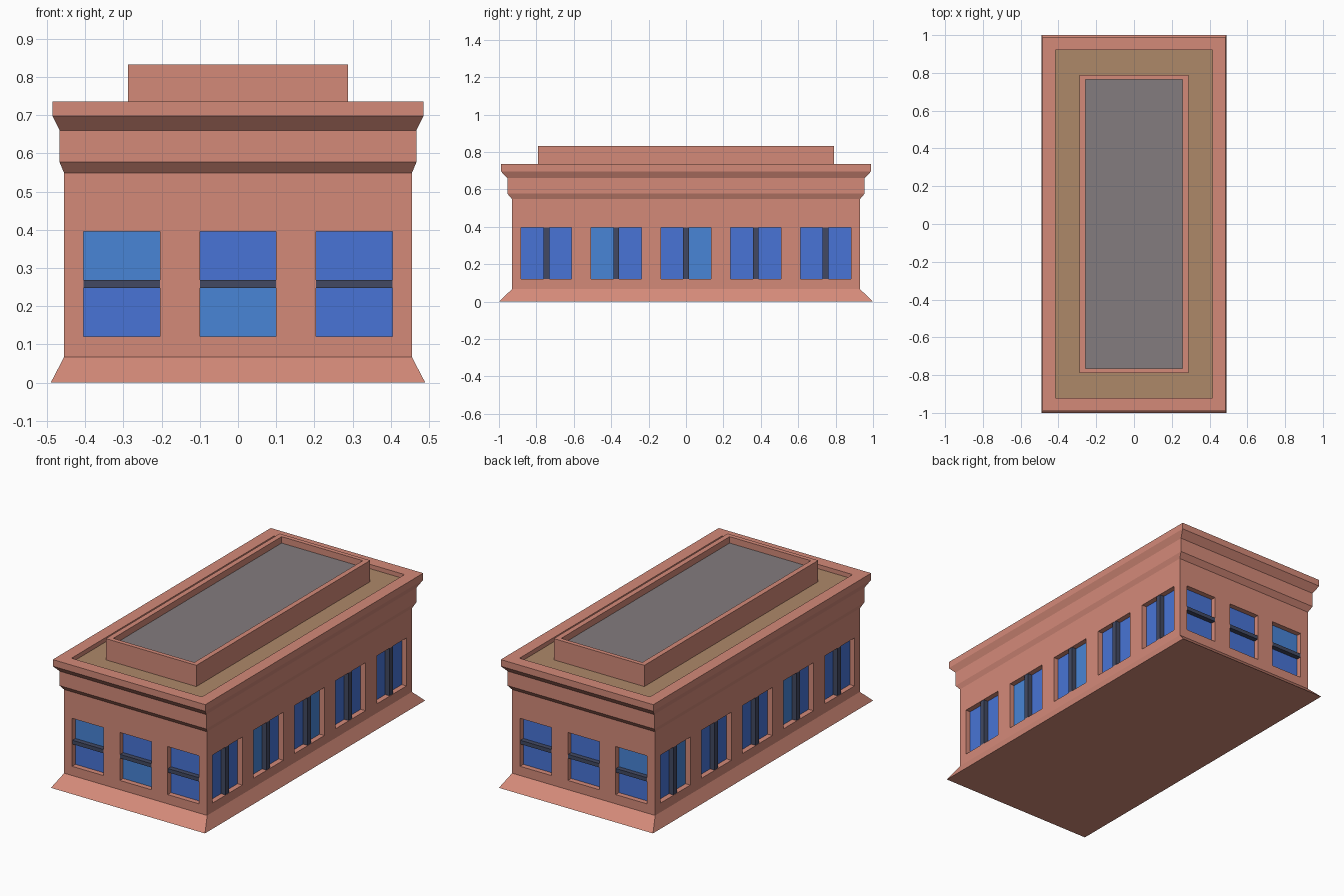
import bpy
import bmesh
from math import pi
from mathutils import Matrix

cube = bpy.data.objects.get("Cube")
if cube:
    bpy.data.objects.remove(cube, do_unlink=True)


def material(name, r, g, b):
    # Colours are given as 0-255 display values and stored as linear ones
    lin = [((c / 255 + 0.055) / 1.055) ** 2.4 for c in (r, g, b)] + [1]
    m = bpy.data.materials.new(name)
    m.use_nodes = True
    m.diffuse_color = lin
    m.node_tree.nodes["Principled BSDF"].inputs["Base Color"].default_value = lin
    return m


brick = material("brick", 212, 138, 121)
roof_tan = material("roof tan", 174, 136, 105)
roof_grey = material("roof grey", 131, 124, 126)
glass_blue = material("blue glass", 72, 116, 214)
glass_light = material("light blue glass", 72, 133, 214)
bar_dark = material("dark window bar", 66, 73, 98)


def finish(name, bm, mats):
    bmesh.ops.recalc_face_normals(bm, faces=bm.faces)
    mesh = bpy.data.meshes.new(name)
    bm.to_mesh(mesh)
    bm.free()
    for m in mats:
        mesh.materials.append(m)
    ob = bpy.data.objects.new(name, mesh)
    bpy.context.collection.objects.link(ob)
    return ob


def tiered_shell(name, tiers, mats):
    """Stack of rectangles (half x, half y, z) joined into a closed shell; the cap gets mats[1]."""
    bm = bmesh.new()
    rings = [[bm.verts.new((sx * hx, sy * hy, z))
              for sx, sy in ((-1, -1), (1, -1), (1, 1), (-1, 1))]
             for hx, hy, z in tiers]
    bm.faces.new(rings[0][::-1])
    for low, high in zip(rings, rings[1:]):
        for i in range(4):
            j = (i + 1) % 4
            bm.faces.new((low[i], low[j], high[j], high[i]))
    bm.faces.new(rings[-1]).material_index = 1
    return finish(name, bm, mats)


def wall_box(bm, wall, u, z, depth, size, mat=0):
    """Box on a wall: u along it, z up, depth = (outer, inner) measured into the wall."""
    angle, dist = wall
    outer, inner = depth
    mtx = (Matrix.Rotation(angle, 4, 'Z')
           @ Matrix.Translation((u, -dist + (outer + inner) / 2, z))
           @ Matrix.Diagonal((size[0], inner - outer, size[1], 1)))
    verts = bmesh.ops.create_cube(bm, size=1, matrix=mtx)["verts"]
    for f in {f for v in verts for f in v.link_faces}:
        f.material_index = mat


# Main building: sloped plinth, wall, two flared cornices, parapet and roof
body = tiered_shell("building_body", [
    (.49, 1, 0), (.455, .93, .067), (.455, .93, .548), (.467, .955, .577),
    (.467, .955, .66), (.485, .99, .697), (.485, .99, .735),
    (.415, .92, .735), (.415, .92, .71)], [brick, roof_tan])

# Raised roof block with its own low parapet
tiered_shell("roof_block", [
    (.288, .79, .705), (.288, .79, .832),
    (.258, .765, .832), (.258, .765, .795)], [brick, roof_grey])

# Window layout: wall, centres, width, split direction, lighter panes
END_U = [-.304, 0, .304]
SIDE_U = [-.746, -.373, 0, .373, .746]
Z_MID, HEIGHT, RECESS, BAR = .258, .276, .033, .022
WALLS = {
    "front": ((0, .93), END_U, .2, False, {(0, 1), (1, 0)}),
    "back": ((pi, .93), END_U, .2, False, {(2, 1)}),
    "left": ((pi / 2, .455), SIDE_U, .27, True, {(1, 0), (2, 1)}),
    "right": ((-pi / 2, .455), SIDE_U, .27, True, {(0, 1), (3, 0)}),
}

cut = bmesh.new()
for side, (wall, centres, width, upright, light) in WALLS.items():
    panes, bars = bmesh.new(), bmesh.new()
    for i, u in enumerate(centres):
        wall_box(cut, wall, u, Z_MID, (-.02, RECESS), (width, HEIGHT))
        # Two panes per window, side by side or one above the other
        for half in (0, 1):
            s = (half - .5) / 2
            if upright:
                pos, size = (u + s * 2 * width / 2, Z_MID), (width / 2, HEIGHT)
                pos = (u + s * width, Z_MID)
            else:
                pos, size = (u, Z_MID + s * HEIGHT), (width, HEIGHT / 2)
            wall_box(panes, wall, *pos, (RECESS - .003, RECESS + .005), size,
                     int((i, half) in light))
        bar = (BAR * 1.4, HEIGHT) if upright else (width, BAR)
        wall_box(bars, wall, u, Z_MID, (.002, RECESS + .004), bar)
    finish(side + "_window_panes", panes, [glass_blue, glass_light])
    finish(side + "_window_bars", bars, [bar_dark])

# Cut the window recesses into the walls, then drop the cutter
cutter = finish("window_cutter", cut, [brick])
cutter.hide_render = True
mod = body.modifiers.new("window recesses", 'BOOLEAN')
mod.operation = 'DIFFERENCE'
mod.solver = 'EXACT'
mod.object = cutter
bpy.context.view_layer.update()
carved = bpy.data.meshes.new_from_object(
    body.evaluated_get(bpy.context.evaluated_depsgraph_get()))
body.modifiers.clear()
body.data = carved
bpy.data.objects.remove(cutter, do_unlink=True)
